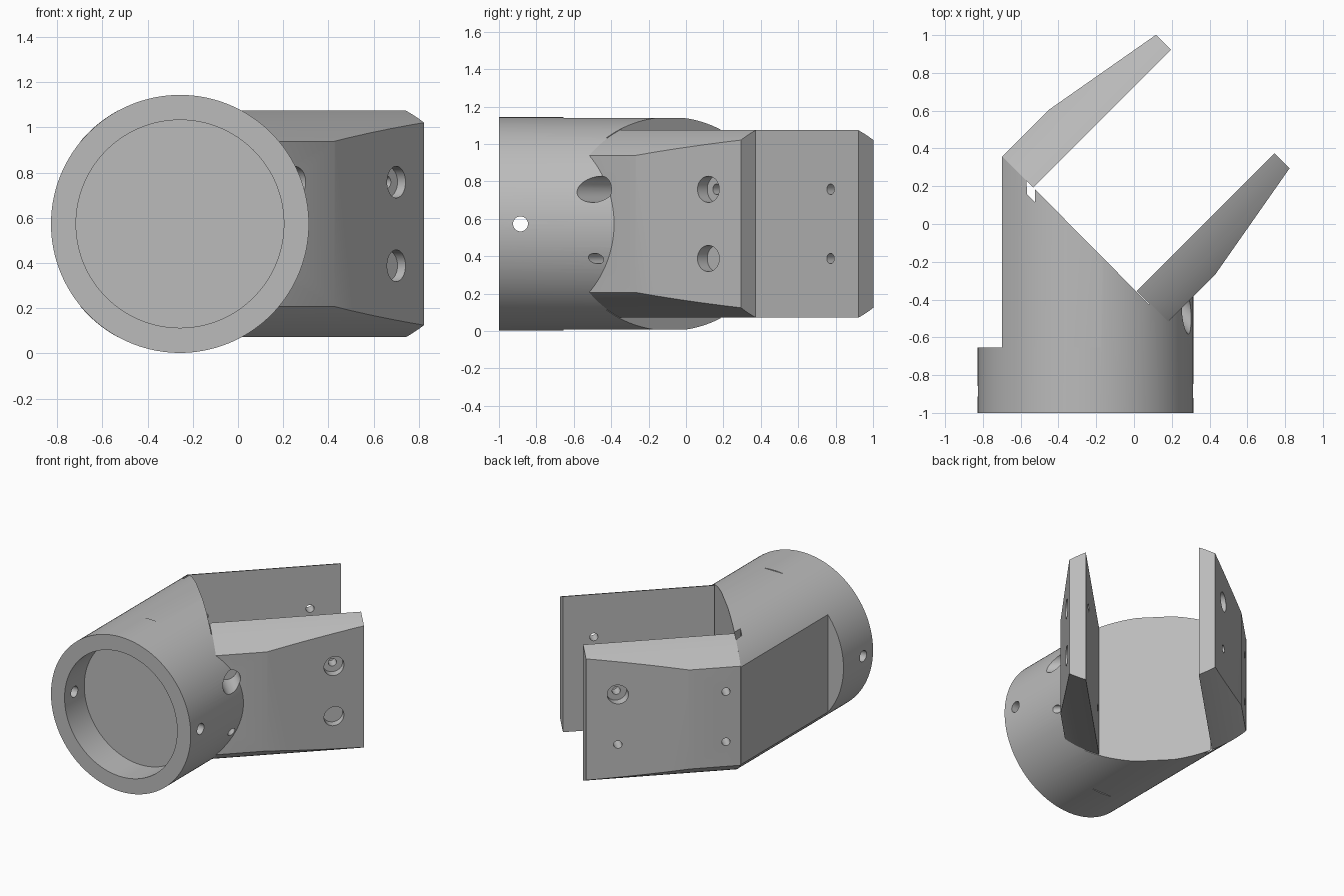
import bpy, bmesh
from math import pi, sin, cos, sqrt, radians
from mathutils import Matrix

if "Cube" in bpy.data.objects:
    bpy.data.objects.remove(bpy.data.objects["Cube"])

grey = bpy.data.materials.new("plain grey")
grey.use_nodes = True
grey.diffuse_color = (0.5, 0.5, 0.5, 1)
grey.node_tree.nodes["Principled BSDF"].inputs["Base Color"].default_value = (0.5, 0.5, 0.5, 1)

RADIUS, AXIS_X, AXIS_Z = 0.571, -0.257, 0.573
T = Matrix.Translation

# Frames: the socket runs along y, the fork is turned 45 degrees towards +x
socket = T((AXIS_X, -1, AXIS_Z)) @ Matrix.Rotation(radians(-90), 4, 'X')
fork = Matrix.Rotation(radians(45), 4, 'Z') @ T((0, 0.126, AXIS_Z))
along_fork = fork @ Matrix(((0, 0, 1, 0), (1, 0, 0, 0), (0, 1, 0, 0), (0, 0, 0, 1)))


def prism(name, points, matrix, length):
    """Extrude a closed local xy profile along local z."""
    bm = bmesh.new()
    face = bm.faces.new([bm.verts.new((x, y, 0)) for x, y in points])
    top = bmesh.ops.extrude_face_region(bm, geom=[face])["geom"]
    bmesh.ops.translate(bm, vec=(0, 0, length),
                        verts=[v for v in top if isinstance(v, bmesh.types.BMVert)])
    bm.transform(matrix)
    bmesh.ops.recalc_face_normals(bm, faces=bm.faces)
    mesh = bpy.data.meshes.new(name)
    bm.to_mesh(mesh)
    bm.free()
    mesh.materials.append(grey)
    obj = bpy.data.objects.new(name, mesh)
    bpy.context.collection.objects.link(obj)
    return obj


def oval(rx, ry, n):
    return [(rx * cos(2 * pi * i / n), ry * sin(2 * pi * i / n)) for i in range(n)]


def combine(obj, tool, operation):
    bpy.context.view_layer.objects.active = obj
    mod = obj.modifiers.new("cut", 'BOOLEAN')
    mod.operation, mod.solver, mod.object = operation, 'EXACT', tool
    bpy.ops.object.modifier_apply(modifier=mod.name)


def discard(tool):
    bpy.data.objects.remove(tool)


# Socket body: a round bar trimmed to its plan outline
body = prism("socket_body", oval(RADIUS, RADIUS, 144), socket, 1.6)
outline = [(-0.9, -1.1), (0.4, -1.1), (0.4, -0.25), (0.08, -0.425), (0.01, -0.355),
           (-0.525, 0.185), (-0.525, 0.115), (-0.565, 0.155), (-0.57, 0.23),
           (-0.70, 0.36), (-0.70, -0.655), (-0.9, -0.655)]
trim = prism("trim", outline, T((0, 0, -0.2)), 1.6)
combine(body, trim, 'INTERSECT')
discard(trim)

# Slight flats above and below, behind the collar
strip = [(-0.6, -0.655), (0.2, -0.655), (0.2, 0.6), (-0.6, 0.6)]
for z in (-0.091, 1.138):
    flat = prism("flat", strip, T((0, 0, z)), 0.1)
    combine(body, flat, 'DIFFERENCE')
    discard(flat)

# Bore and cross pin hole
bore = prism("bore", oval(0.46, 0.46, 128), socket @ T((0, 0, -0.1)), 0.33)
pin = prism("pin", oval(0.04, 0.04, 32),
            T((-1, -0.885, AXIS_Z)) @ Matrix.Rotation(radians(90), 4, 'Y'), 2)
for tool in (bore, pin):
    combine(body, tool, 'DIFFERENCE')
    discard(tool)

# Fork plates: the oblique oval section trimmed to a tapering plan
plates = []
for name, side in (("left_fork_plate", -1), ("right_fork_plate", 1)):
    plate = prism(name, oval(RADIUS * sqrt(2), RADIUS, 144), along_fork @ T((0, 0, -0.4)), 1.4)
    plan = [(-0.24, 0.387), (0.79, 0.387), (0.79, 0.5), (0.11, 0.62), (-0.24, 0.62)]
    trim = prism("trim", [(u, side * w) for u, w in plan], fork @ T((0, 0, -1)), 2)
    combine(plate, trim, 'INTERSECT')
    discard(trim)
    plates.append((plate, side))

# Counterbored bolt holes through both plates
for plate, side in plates:
    for u in (-0.14, 0.58):
        for z in (-0.185, 0.185):
            for radius, start in ((0.07, 0.475), (0.028, 0.3)):
                place = fork @ T((u, side * start, z)) @ Matrix.Rotation(radians(-90 * side), 4, 'X')
                drill = prism("drill", oval(radius, radius, 40), place, 0.6)
                combine(plate, drill, 'DIFFERENCE')
                if side < 0 and u < 0:
                    combine(body, drill, 'DIFFERENCE')
                discard(drill)

# Smooth the round faces, keep edges sharp
for obj in [body] + [p for p, _ in plates]:
    bpy.ops.object.select_all(action='DESELECT')
    obj.select_set(True)
    bpy.context.view_layer.objects.active = obj
    bpy.ops.object.shade_smooth_by_angle(angle=radians(25))
